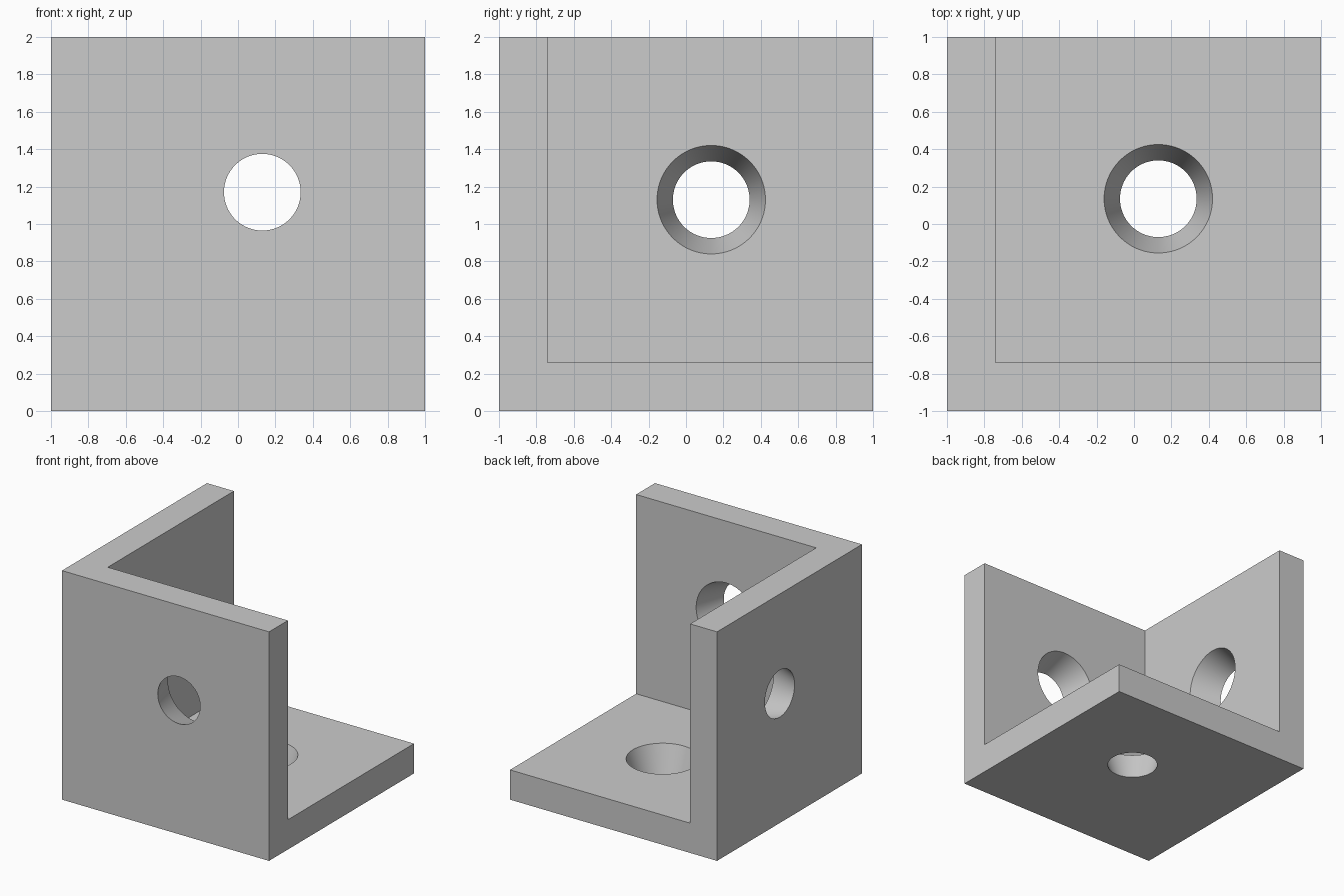
import bpy
from math import pi

if "Cube" in bpy.data.objects:
    bpy.data.objects.remove(bpy.data.objects["Cube"], do_unlink=True)

WALL = 0.26                   # plate thickness
R_OUT, R_IN = 0.205, 0.29     # hole radius on the outer and inner faces
EXTRA = 0.04                  # cutter overshoot past each face

grey = bpy.data.materials.new("light grey")
grey.use_nodes = True
colour = (0.6, 0.6, 0.6, 1)
grey.diffuse_color = colour
grey.node_tree.nodes["Principled BSDF"].inputs["Base Color"].default_value = colour


def cut(target, cutter):
    """Subtract the cutter from the target, then discard the cutter."""
    cutter.hide_render = True
    mod = target.modifiers.new("cut", 'BOOLEAN')
    mod.operation = 'DIFFERENCE'
    mod.solver = 'EXACT'
    mod.object = cutter
    bpy.ops.object.select_all(action='DESELECT')
    bpy.context.view_layer.objects.active = target
    target.select_set(True)
    bpy.ops.object.modifier_apply(modifier=mod.name)
    bpy.data.objects.remove(cutter, do_unlink=True)


def tapered_hole(location, rotation):
    """Cone that widens along its local +z, from outer to inner face."""
    slope = (R_IN - R_OUT) / WALL
    bpy.ops.mesh.primitive_cone_add(
        vertices=96, radius1=R_OUT - slope * EXTRA, radius2=R_IN + slope * EXTRA,
        depth=WALL + 2 * EXTRA, location=location, rotation=rotation)
    return bpy.context.object


# Solid block
bpy.ops.mesh.primitive_cube_add(size=2, location=(0, 0, 1))
bracket = bpy.context.object
bracket.name = "corner_bracket"
bracket.data.materials.append(grey)

# Hollow that leaves the floor, front wall and side wall
bpy.ops.mesh.primitive_cube_add(size=2, location=(WALL, WALL, 1 + WALL))
cut(bracket, bpy.context.object)

# One tapered hole per plate: floor, side wall, front wall
mid = WALL / 2
for place, turn in (
        ((0.13, 0.135, mid), (0, 0, 0)),
        ((mid - 1, 0.135, 1.13), (0, pi / 2, 0)),
        ((0.13, mid - 1, 1.17), (-pi / 2, 0, 0))):
    cut(bracket, tapered_hole(place, turn))

bracket.data.materials.clear()
bracket.data.materials.append(grey)
bracket.data.polygons.foreach_set("material_index", [0] * len(bracket.data.polygons))
bpy.ops.object.shade_smooth_by_angle(angle=pi / 6)
